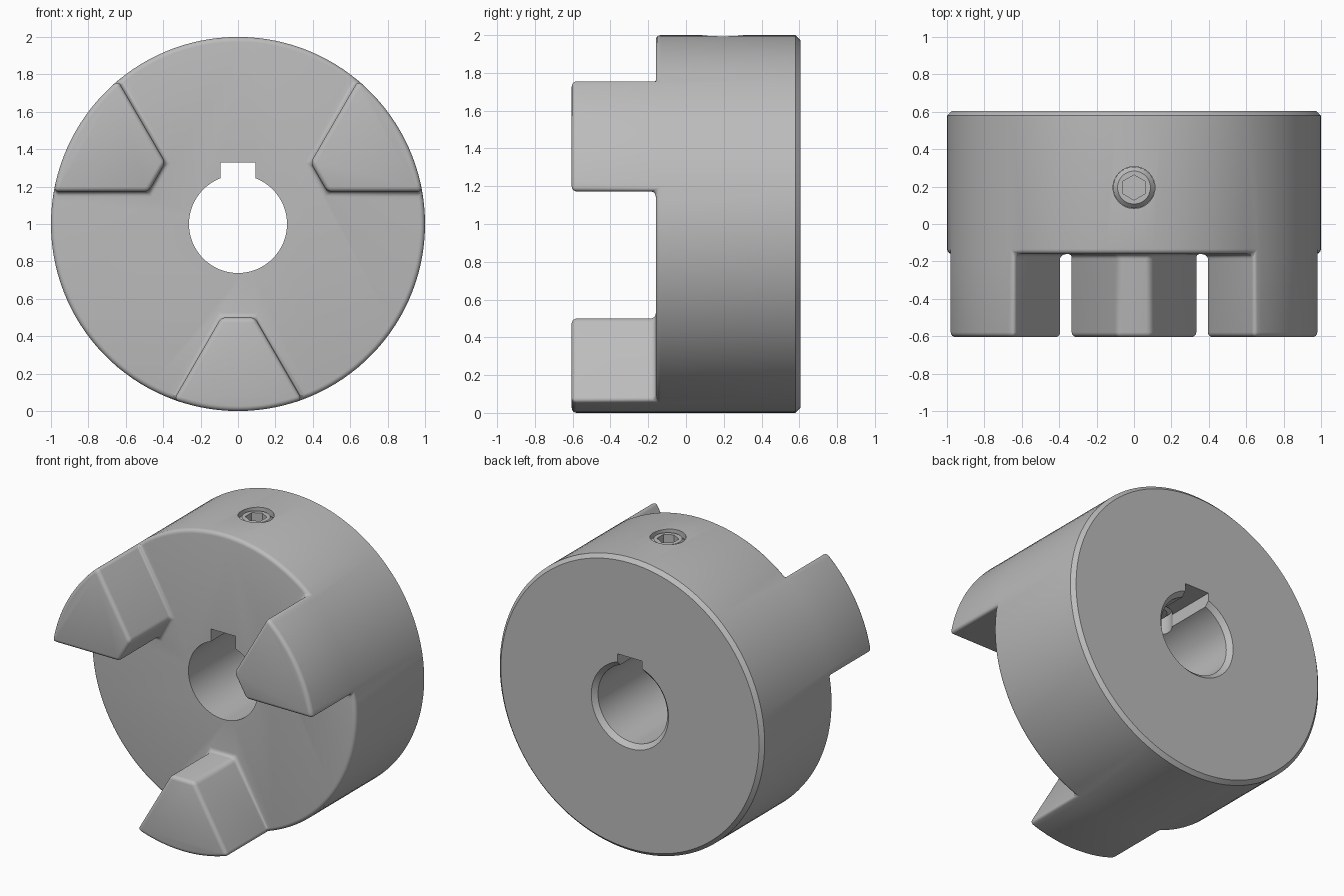
import bpy, bmesh, math
from math import pi, sin, cos
from mathutils import Matrix

default = bpy.data.objects.get("Cube")
if default:
    bpy.data.objects.remove(default, do_unlink=True)

steel = bpy.data.materials.new("grey_steel")
steel.use_nodes = True
grey = (0.5, 0.5, 0.5, 1)
steel.diffuse_color = grey
steel.node_tree.nodes["Principled BSDF"].inputs["Base Color"].default_value = grey

FACE, BACK, TIP = -0.16, 0.605, -0.605   # positions along y
SCREW_Y = 0.195


def finish(bm, name, helper=False):
    bmesh.ops.recalc_face_normals(bm, faces=bm.faces)
    mesh = bpy.data.meshes.new(name)
    bm.to_mesh(mesh)
    bm.free()
    mesh.materials.append(steel)
    ob = bpy.data.objects.new(name, mesh)
    bpy.context.collection.objects.link(ob)
    ob.hide_render = ob.hide_viewport = helper
    return ob


def loft(bm, rings):
    """Closed solid through rings of equal length."""
    rings = [[bm.verts.new(p) for p in ring] for ring in rings]
    for a, b in zip(rings, rings[1:]):
        for i in range(len(a)):
            j = (i + 1) % len(a)
            bm.faces.new((a[i], a[j], b[j], b[i]))
    bm.faces.new(rings[0])
    bm.faces.new(rings[-1])


def polar(angle, r, y):
    return (r * cos(angle), y, 1 + r * sin(angle))


def axial(r, y, n=64):
    return [polar(2 * pi * i / n, r, y) for i in range(n)]


def upright(r, z, n=48):
    return [(r * cos(2 * pi * i / n + pi / 2), SCREW_Y + r * sin(2 * pi * i / n + pi / 2), z)
            for i in range(n)]


def cut(target, cutter):
    mod = target.modifiers.new(cutter.name, "BOOLEAN")
    mod.operation = "DIFFERENCE"
    mod.solver = "EXACT"
    mod.object = cutter


# Hub disc with three jaws, as one mesh
JAW, GAP, HALF = 14, 28, 0.35
STEP = JAW + GAP
angles = []
for k in range(3):
    c = -pi / 2 + k * 2 * pi / 3
    angles += [c - HALF + 2 * HALF * i / JAW for i in range(JAW)]
    angles += [c + HALF + (2 * pi / 3 - 2 * HALF) * i / GAP for i in range(GAP)]

bm = bmesh.new()
front, side, back = [[bm.verts.new(polar(a, r, y)) for a in angles]
                     for r, y in ((1, FACE), (1, BACK - 0.025), (0.975, BACK))]
n = len(angles)
for a, b in ((front, side), (side, back)):
    for i in range(n):
        j = (i + 1) % n
        bm.faces.new((a[i], a[j], b[j], b[i]))
bm.faces.new(back)

web = []
for k in range(3):
    c = -pi / 2 + k * 2 * pi / 3
    inner = [bm.verts.new(polar(c + s * 0.178, 0.508, FACE)) for s in (-1, 1)]
    s = k * STEP
    web += [front[s]] + inner + front[s + JAW:s + STEP]
    base = front[s:s + JAW + 1] + inner[::-1]
    tip = [bm.verts.new((v.co.x, TIP, v.co.z)) for v in base]
    for i in range(len(base)):
        j = (i + 1) % len(base)
        bm.faces.new((base[i], base[j], tip[j], tip[i]))
    bm.faces.new(tip)
bm.faces.new(web)
bmesh.ops.recalc_face_normals(bm, faces=bm.faces)

# Rounded rim, jaw edges and jaw roots
sharp = [e for e in bm.edges if e.calc_face_angle(0) > 0.4
         and all(v.co.y < 0 for v in e.verts)]
bmesh.ops.bevel(bm, geom=sharp, offset=0.026, offset_type="OFFSET", segments=4,
                profile=0.5, affect="EDGES", clamp_overlap=False)
hub = finish(bm, "coupling_hub")

# Shaft bore, with a chamfer at the back
bm = bmesh.new()
loft(bm, [axial(0.262, -0.5), axial(0.262, BACK - 0.03),
          axial(0.292, BACK), axial(0.292, BACK + 0.1)])
cut(hub, finish(bm, "bore_cutter", True))

# Keyway
bm = bmesh.new()
bmesh.ops.create_cube(bm, size=1, matrix=Matrix.Translation((0, 0.1, 1.18))
                      @ Matrix.Diagonal((0.186, 1.6, 0.3, 1)))
cut(hub, finish(bm, "keyway_cutter", True))

# Threaded hole for the set screw
bm = bmesh.new()
loft(bm, [upright(0.112, 1.15), upright(0.112, 2.1)])
cut(hub, finish(bm, "screw_hole_cutter", True))

# Set screw with chamfered ends and a hexagon socket
bm = bmesh.new()
loft(bm, [upright(0.08, 1.33), upright(0.111, 1.36),
          upright(0.111, 1.96), upright(0.088, 1.985)])
screw = finish(bm, "set_screw")
bm = bmesh.new()
loft(bm, [upright(0.067, 1.86, 6), upright(0.067, 2.1, 6)])
cut(screw, finish(bm, "socket_cutter", True))

# Apply the cuts, then shade
for ob in (hub, screw):
    bpy.ops.object.select_all(action="DESELECT")
    ob.select_set(True)
    bpy.context.view_layer.objects.active = ob
    for mod in list(ob.modifiers):
        bpy.ops.object.modifier_apply(modifier=mod.name)
    bpy.ops.object.shade_smooth_by_angle(angle=math.radians(30))

for ob in [o for o in bpy.data.objects if o.name.endswith("_cutter")]:
    bpy.data.objects.remove(ob, do_unlink=True)
